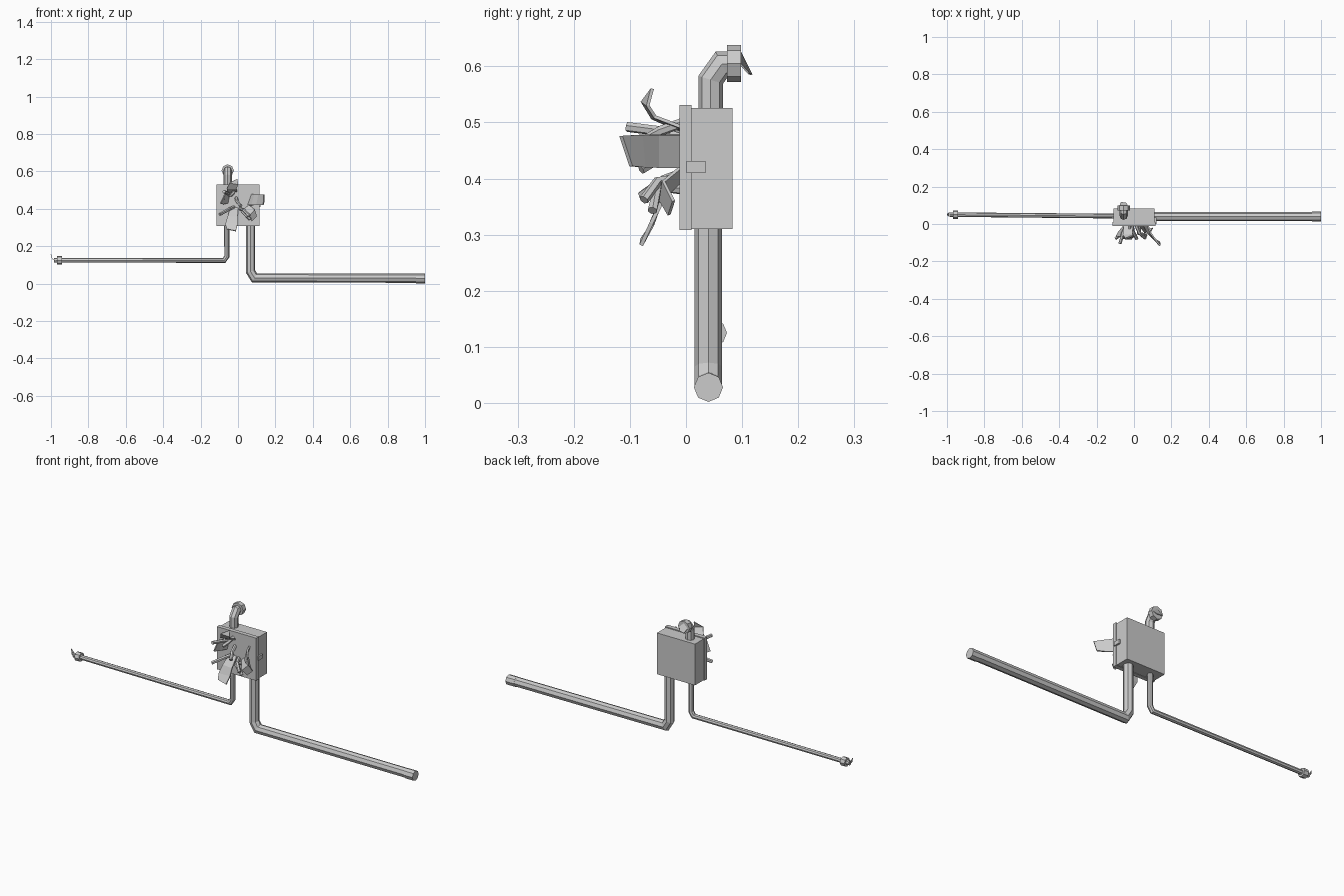
import bpy, bmesh
from math import sin, cos, pi
from mathutils import Vector


def finish(name, bm):
    bmesh.ops.recalc_face_normals(bm, faces=bm.faces)
    me = bpy.data.meshes.new(name)
    bm.to_mesh(me)
    bm.free()
    ob = bpy.data.objects.new(name, me)
    bpy.context.collection.objects.link(ob)
    return ob


def box(name, lo, hi):
    bm = bmesh.new()
    bmesh.ops.create_cube(bm, size=1)
    lo, hi = Vector(lo), Vector(hi)
    for v in bm.verts:
        v.co = Vector([a + (b - a) * (c + .5) for a, b, c in zip(lo, hi, v.co)])
    return finish(name, bm)


def tube(name, pts, r, sides=8, normal=(0, 1, 0), r_end=None):
    """Mitred faceted pipe along a path lying across the given normal."""
    bm = bmesh.new()
    pts = [Vector(p) for p in pts]
    rings = []
    for i, p in enumerate(pts):
        a = (p - pts[max(i - 1, 0)]).normalized()
        b = (pts[min(i + 1, len(pts) - 1)] - p).normalized()
        t = (a + b).normalized()
        miter = 1 / max(t.dot(a), t.dot(b))
        n = Vector(normal)
        n = (n - t * n.dot(t)).normalized()
        m = t.cross(n) * miter
        k = i / (len(pts) - 1)
        rad = r + ((r_end or r) - r) * k
        rings.append([bm.verts.new(p + rad * (n * cos(2 * pi * j / sides) + m * sin(2 * pi * j / sides)))
                      for j in range(sides)])
    for A, B in zip(rings, rings[1:]):
        for j in range(sides):
            q = (j + 1) % sides
            bm.faces.new((A[j], A[q], B[q], B[j]))
    bm.faces.new(rings[0])
    bm.faces.new(rings[-1])
    return finish(name, bm)


def strip(name, rows, thick=.005):
    """Torn sheet: rows of paired edge points, given thickness."""
    bm = bmesh.new()
    vs = [[bm.verts.new(p) for p in row] for row in rows]
    for A, B in zip(vs, vs[1:]):
        bm.faces.new((A + B[::-1]))
    ob = finish(name, bm)
    mod = ob.modifiers.new("thickness", 'SOLIDIFY')
    mod.thickness = thick
    mod.offset = 0
    return ob


# Junction box with front lid and side catches
box("box_body", (-.11, .01, .31), (.11, .083, .526))
box("box_lid", (-.114, -.012, .308), (.114, .01, .531))
box("catch", (.105, .001, .41), (.119, .035, .431))

# Large pipe running to the right
tube("right_pipe", [(.067, .04, .33), (.067, .04, .065), (.088, .04, .031), (.96, .04, .029)], .0245)
tube("right_collar", [(.952, .04, .028), (1, .04, .028)], .026)

# Thin pipe running to the left, with torn end
tube("left_pipe", [(-.06, .042, .33), (-.06, .042, .145), (-.074, .042, .124), (-.96, .05, .125)], .014, r_end=.012)
tube("left_collar", [(-.968, .05, .125), (-.942, .05, .125)], .023)
tube("left_stub", [(-.985, .05, .125), (-.96, .05, .125)], .012)
strip("left_torn_tip", [[(-.975, .037, .125), (-.975, .063, .125)],
                        [(-.993, .042, .132), (-.993, .06, .132)], [(-1, .05, .155)]], .003)

# Top pipe bending backwards, with torn end
tube("top_pipe", [(-.055, .044, .51), (-.055, .044, .576), (-.055, .064, .604), (-.055, .09, .604)],
     .022, normal=(1, 0, 0))
tube("top_collar", [(-.055, .073, .605), (-.055, .098, .605)], .033, normal=(1, 0, 0))
strip("top_torn_tip", [[(-.078, .096, .605), (-.055, .096, .627), (-.032, .096, .605)],
                       [(-.07, .117, .585), (-.04, .112, .587)]], .003)

# Torn sheet petals peeled out of the lid
strip("petal_right", [[(.055, -.01, .42), (.075, -.01, .478)], [(.075, -.05, .42), (.09, -.05, .478)],
                      [(.1, -.075, .42), (.112, -.08, .478)], [(.137, -.098, .422), (.14, -.116, .476)]], .008)
strip("petal_top", [[(-.055, -.008, .485), (-.005, -.008, .492)], [(-.06, -.06, .508), (-.008, -.055, .51)],
                    [(-.045, -.078, .538), (.0, -.068, .53)], [(-.004, -.06, .56)]], .006)
strip("petal_bottom", [[(-.04, -.008, .41), (.0, -.008, .405)], [(-.055, -.045, .36), (-.002, -.045, .355)],
                       [(-.068, -.06, .318), (-.002, -.062, .32)], [(-.06, -.078, .292), (-.012, -.08, .281)]], .007)
strip("petal_left", [[(-.055, -.01, .43), (-.045, -.01, .49)], [(-.08, -.04, .425), (-.065, -.045, .488)],
                     [(-.095, -.065, .428), (-.072, -.07, .475)]], .006)
strip("petal_low_right", [[(.03, -.01, .395), (.06, -.01, .42)], [(.055, -.045, .36), (.09, -.04, .395)],
                          [(.075, -.03, .335), (.1, -.022, .36)]], .006)

# Broken wires sticking out
wires = [
    [(-.02, -.005, .41), (-.05, -.04, .397), (-.098, -.078, .37)],
    [(-.04, -.005, .47), (-.058, -.05, .485), (-.075, -.105, .492)],
    [(-.01, -.005, .46), (-.005, -.04, .44), (.015, -.08, .416)],
    [(.01, -.005, .4), (.03, -.05, .395), (.06, -.075, .362)],
    [(.03, -.005, .38), (.025, -.05, .385), (.065, -.06, .343)],
    [(-.02, -.005, .5), (-.025, -.045, .485), (-.04, -.07, .47)],
]
for i, w in enumerate(wires):
    tube(f"broken_wire_{i + 1}", w, .009, sides=6, normal=(.3, .2, 1))
